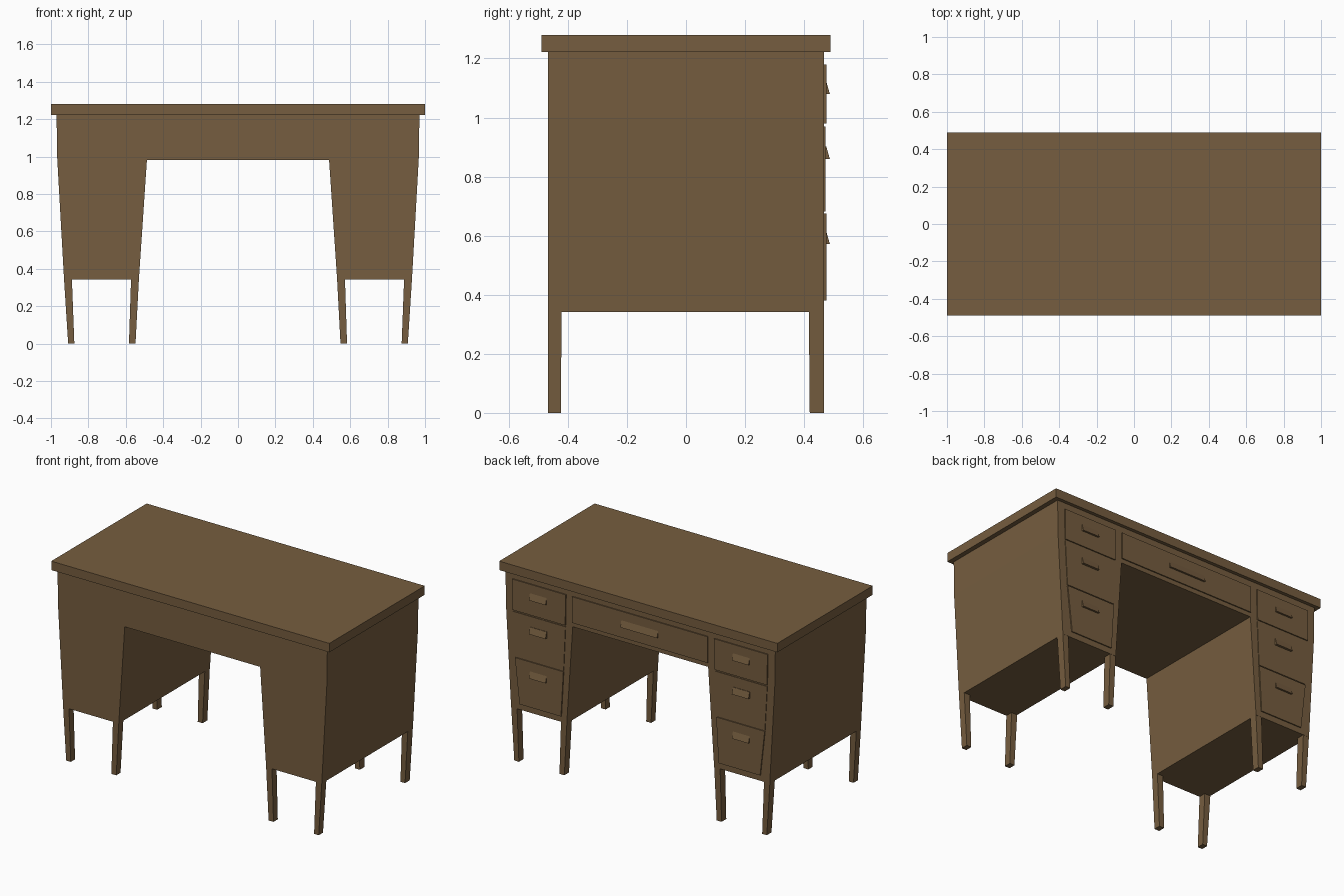
import bpy, bmesh

if "Cube" in bpy.data.objects:
    bpy.data.objects.remove(bpy.data.objects["Cube"])

wood = bpy.data.materials.new("brown_wood")
wood.diffuse_color = (0.18, 0.11, 0.05, 1)
wood.use_nodes = True
wood.node_tree.nodes["Principled BSDF"].inputs["Base Color"].default_value = wood.diffuse_color


def prism(name, ring_a, ring_b, mirror=False):
    """Solid between two matching rings of 3D points."""
    bm = bmesh.new()
    a = [bm.verts.new(p) for p in ring_a]
    b = [bm.verts.new(p) for p in ring_b]
    bm.faces.new(a)
    bm.faces.new(b[::-1])
    for i in range(len(a)):
        j = (i + 1) % len(a)
        bm.faces.new((a[i], a[j], b[j], b[i]))
    bmesh.ops.recalc_face_normals(bm, faces=bm.faces)
    mesh = bpy.data.meshes.new(name)
    bm.to_mesh(mesh)
    bm.free()
    mesh.materials.append(wood)
    obj = bpy.data.objects.new(name, mesh)
    bpy.context.collection.objects.link(obj)
    if mirror:
        obj.modifiers.new("mirror", 'MIRROR')
    return obj


def extrude_y(name, profile, y0, y1, mirror=False):
    """Extrude an (x, z) profile along y."""
    return prism(name, [(x, y0, z) for x, z in profile],
                 [(x, y1, z) for x, z in profile], mirror)


def rect(x0, x1, y0, y1, z):
    return [(x0, y0, z), (x1, y0, z), (x1, y1, z), (x0, y1, z)]


def handle(name, x0, x1, z0, z1, mirror=False):
    """Wedge pull, sloping outwards to its lower edge."""
    section = [(0.465, z0), (0.487, z0), (0.475, z1), (0.465, z1)]
    return prism(name, [(x0, y, z) for y, z in section],
                 [(x1, y, z) for y, z in section], mirror)


# Desktop slab
prism("desktop", rect(-1, 1, -0.49, 0.49, 1.222), rect(-1, 1, -0.49, 0.49, 1.28))

# Carcass: both tapered pedestals and the bridge over the kneehole
half = [(0.97, 1.222), (0.967, 1.0), (0.93, 0.342), (0.53, 0.342), (0.487, 0.982)]
extrude_y("carcass", half + [(-x, z) for x, z in reversed(half)], -0.468, 0.468)

# Tapered legs
for side, y0, y1 in (("front", -0.468, -0.421), ("back", 0.416, 0.467)):
    yb0, yb1 = (y0, y1 - 0.003) if y0 < 0 else (y0 + 0.003, y1)
    prism(side + "_outer_leg", rect(0.875, 0.908, yb0, yb1, 0),
          rect(0.888, 0.93, y0, y1, 0.342), True)
    prism(side + "_inner_leg", rect(0.548, 0.583, yb0, yb1, 0),
          rect(0.53, 0.572, y0, y1, 0.342), True)

# Pedestal drawers: (x in, x out) at the top, then at the bottom
drawers = [
    ("top", 1.18, 0.98, 0.533, 0.918, 0.537, 0.915, 0.475, 1.08),
    ("middle", 0.97, 0.682, 0.537, 0.914, 0.55, 0.898, 0.472, 0.86),
    ("bottom", 0.675, 0.38, 0.55, 0.898, 0.567, 0.865, 0.475, 0.572),
]
for label, zt, zb, ti, to, bi, bo, y, hz in drawers:
    extrude_y(label + "_drawer_front", [(ti, zt), (to, zt), (bo, zb), (bi, zb)],
              0.46, y, True)
    handle(label + "_drawer_handle", 0.67, 0.79, hz, hz + 0.042, True)

# Wide centre drawer
extrude_y("centre_drawer_front",
          [(-0.487, 1.18), (0.487, 1.18), (0.487, 1.01), (-0.487, 1.01)], 0.46, 0.475)
handle("centre_drawer_handle", -0.132, 0.132, 1.08, 1.122)
